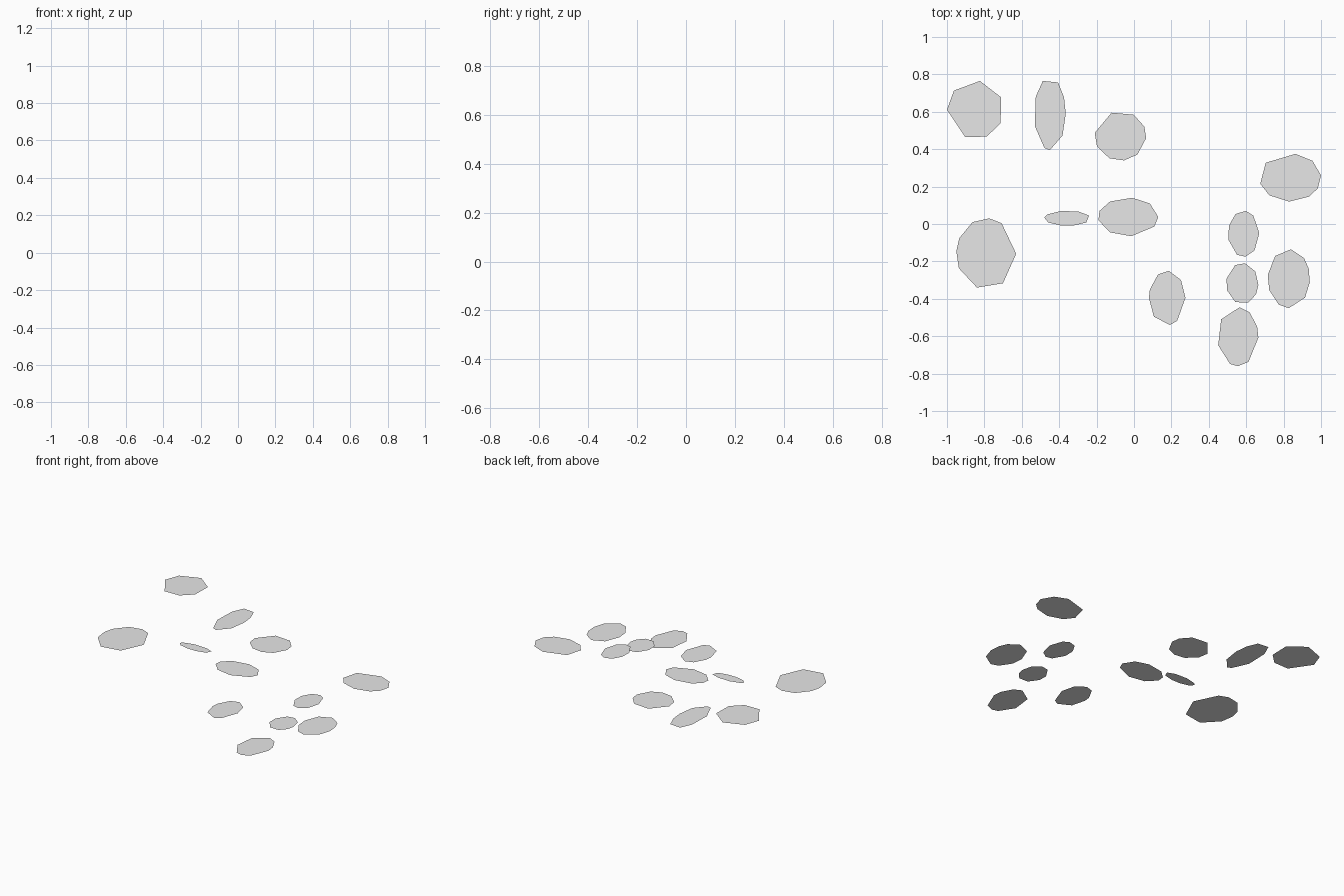
import bpy, bmesh, math

stone_grey = bpy.data.materials.new("stone_grey")
stone_grey.diffuse_color = (0.8, 0.8, 0.8, 1)


def stone(name, x0, x1, y0, y1, z, corners):
    """Flat stone: corners at the given angles on a ring, fitted to its extents."""
    ring = [(math.cos(math.radians(a)), math.sin(math.radians(a))) for a in corners]

    def fit(values, low, high):
        a, b = min(values), max(values)
        return [low + (v - a) / (b - a) * (high - low) for v in values]

    xs = fit([p[0] for p in ring], x0, x1)
    ys = fit([p[1] for p in ring], y0, y1)
    bm = bmesh.new()
    face = bm.faces.new([bm.verts.new((x, y, z)) for x, y in zip(xs, ys)])
    face.normal_update()
    if face.normal.z < 0:
        face.normal_flip()
    mesh = bpy.data.meshes.new(name)
    bm.to_mesh(mesh)
    bm.free()
    mesh.materials.append(stone_grey)
    bpy.context.collection.objects.link(bpy.data.objects.new(name, mesh))


# Back row, highest at the left
stone("stone_back_left", -1.0, -0.71, 0.465, 0.765, 0.308, [25, 81, 139, 180, 249, 293, 332])
stone("stone_back_narrow", -0.53, -0.365, 0.395, 0.765, 0.181, [0, 27, 59, 116, 152, 200, 250, 270, 323])
stone("stone_back_middle", -0.21, 0.065, 0.34, 0.595, 0.152, [22, 59, 110, 173, 205, 245, 278, 311, 355])
stone("stone_back_right", 0.675, 1.0, 0.12, 0.375, 0.21, [5, 44, 80, 142, 195, 228, 268, 307, 333])

# Middle row
stone("stone_left", -0.95, -0.63, -0.34, 0.03, 0.239, [0, 59, 84, 117, 154, 176, 204, 252, 304])
stone("stone_middle_small", -0.48, -0.24, -0.008, 0.07, 0.219, [20, 60, 105, 150, 175, 215, 255, 285, 325])
stone("stone_middle", -0.19, 0.13, -0.065, 0.14, 0.152, [0, 44, 82, 127, 162, 190, 233, 276, 330])
stone("stone_right_small", 0.505, 0.67, -0.175, 0.07, 0.123, [2, 52, 82, 121, 160, 195, 245, 276, 314])

# Front group, lowest at the very front
stone("stone_front_left", 0.08, 0.275, -0.54, -0.25, 0.085, [0, 41, 85, 120, 162, 180, 223, 278, 303])
stone("stone_front_small", 0.495, 0.665, -0.42, -0.21, 0.066, [36, 80, 116, 166, 199, 245, 292, 328, 356])
stone("stone_front_right", 0.715, 0.94, -0.45, -0.135, 0.104, [20, 44, 84, 130, 173, 203, 242, 270, 320, 353])
stone("stone_front", 0.45, 0.665, -0.76, -0.445, 0.004, [20, 55, 85, 144, 197, 248, 270, 301, 358])
